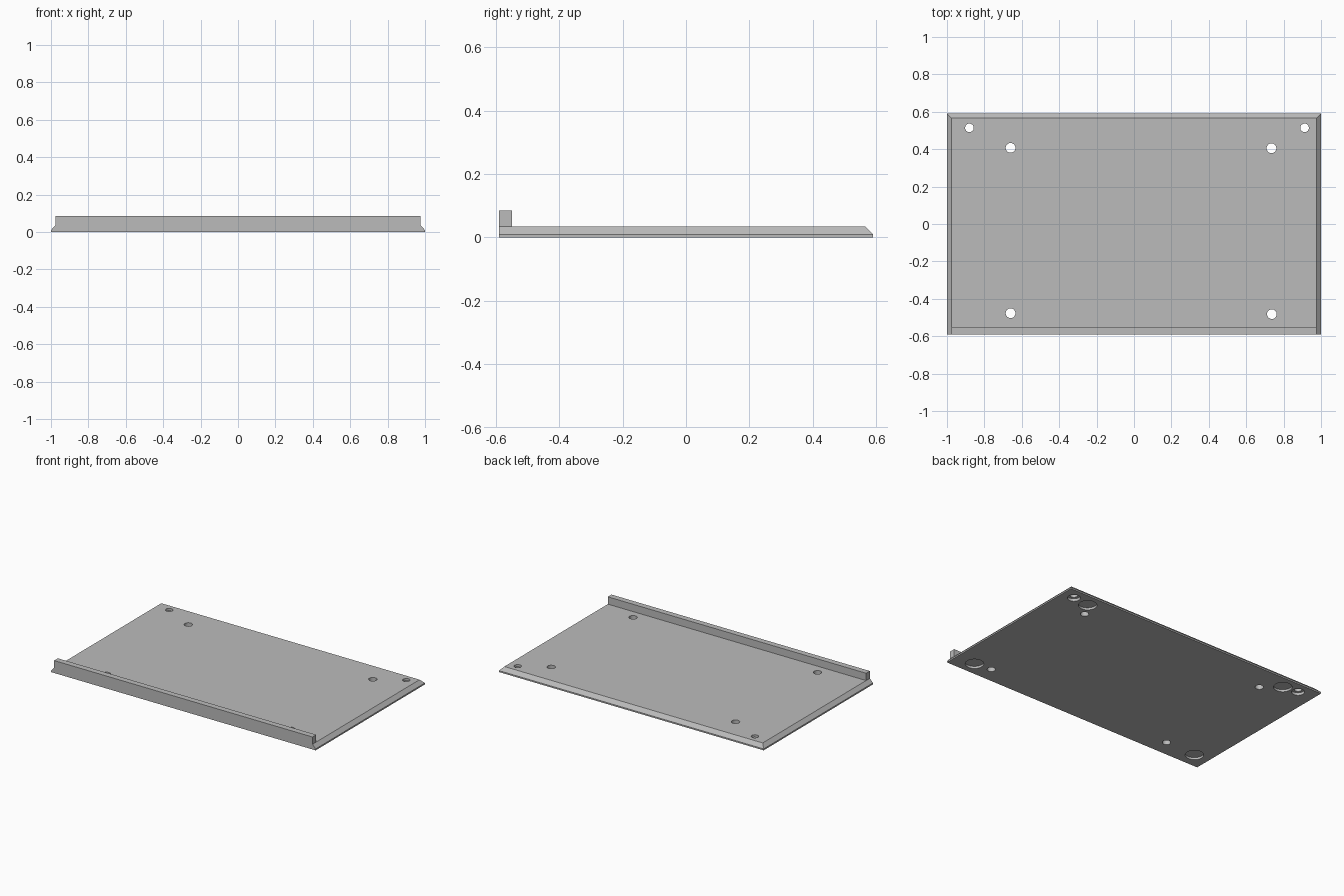
import bpy
import bmesh

cube = bpy.data.objects.get("Cube")
if cube:
    bpy.data.objects.remove(cube, do_unlink=True)

W, D = 1.0, 0.59            # half width and half depth
LIP, TOP, RAIL_TOP = 0.01, 0.035, 0.085
BEVEL, RAIL = 0.024, 0.04

grey = bpy.data.materials.new("plain_grey")
grey.use_nodes = True
colour = (0.5, 0.5, 0.5, 1)
grey.diffuse_color = colour
grey.node_tree.nodes["Principled BSDF"].inputs["Base Color"].default_value = colour


def make_object(name, bm):
    bmesh.ops.recalc_face_normals(bm, faces=bm.faces)
    mesh = bpy.data.meshes.new(name)
    bm.to_mesh(mesh)
    bm.free()
    mesh.materials.append(grey)
    ob = bpy.data.objects.new(name, mesh)
    bpy.context.scene.collection.objects.link(ob)
    return ob


def loft(name, sections):
    """Stack rectangles given as (half width, front y, back y, z)."""
    bm = bmesh.new()
    rings = [[bm.verts.new((x, y, z)) for x, y in ((-w, f), (w, f), (w, b), (-w, b))]
             for w, f, b, z in sections]
    for low, high in zip(rings, rings[1:]):
        for i in range(4):
            j = (i + 1) % 4
            bm.faces.new((low[i], low[j], high[j], high[i]))
    bm.faces.new(rings[0][::-1])
    bm.faces.new(rings[-1])
    return make_object(name, bm)


def cut_hole(target, x, y, radius, bottom, top):
    """Cut a round vertical hole and discard the cutter."""
    bm = bmesh.new()
    bmesh.ops.create_cone(bm, cap_ends=True, segments=40, radius1=radius,
                          radius2=radius, depth=top - bottom)
    bmesh.ops.translate(bm, verts=bm.verts, vec=(x, y, (top + bottom) / 2))
    cutter = make_object("hole_cutter", bm)
    cutter.hide_render = True
    mod = target.modifiers.new("hole", "BOOLEAN")
    mod.operation = "DIFFERENCE"
    mod.solver = "EXACT"
    mod.object = cutter
    bpy.context.view_layer.objects.active = target
    bpy.ops.object.modifier_apply(modifier=mod.name)
    bpy.data.objects.remove(cutter, do_unlink=True)


# Base plate, bevelled on the left, right and back edges
plate = loft("base_plate", [(W, -D, D, 0), (W, -D, D, LIP),
                            (W - BEVEL, -D, D - BEVEL, TOP)])

# Upright rail along the front edge
loft("front_rail", [(W - BEVEL, -D, RAIL - D, TOP),
                    (W - BEVEL, -D, RAIL - D, RAIL_TOP)])

# Mounting holes through the plate
for x, y in ((-0.66, 0.407), (0.735, 0.405), (-0.66, -0.477), (0.737, -0.482)):
    cut_hole(plate, x, y, 0.026, -0.1, 0.1)

# Back corner holes, widened from below
for x in (-0.88, 0.912):
    cut_hole(plate, x, 0.514, 0.023, -0.1, 0.1)
    cut_hole(plate, x, 0.514, 0.04, -0.1, 0.018)

# Shallow round foot recesses in the underside
for x, y in ((0.79, 0.5), (-0.77, 0.5), (0.86, -0.495), (-0.89, -0.485)):
    cut_hole(plate, x, y, 0.057, -0.1, 0.015)

# Smooth the hole walls while keeping the edges crisp
bpy.ops.object.select_all(action="DESELECT")
plate.select_set(True)
bpy.context.view_layer.objects.active = plate
bpy.ops.object.shade_smooth_by_angle(angle=0.4)
